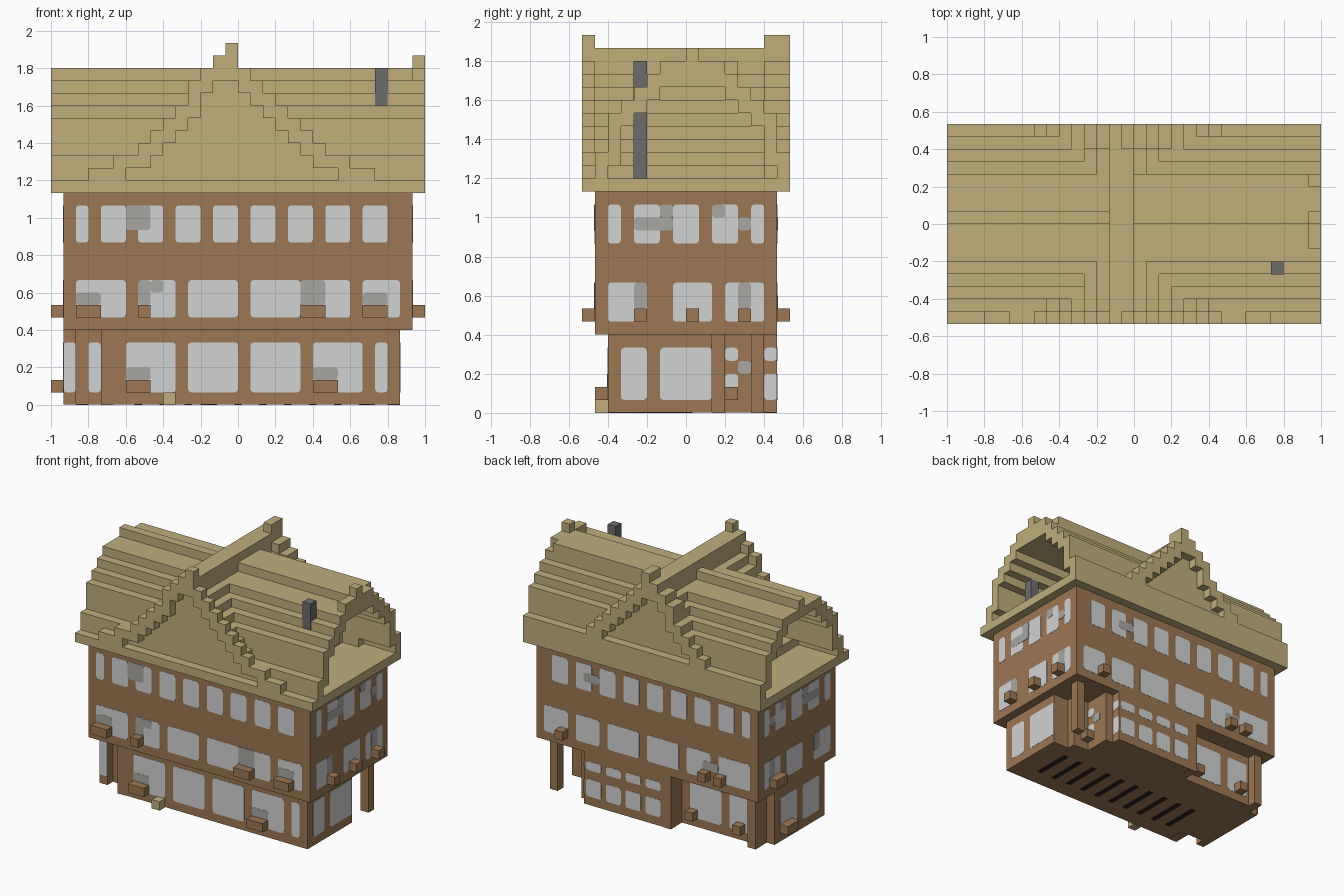
import bpy, bmesh, math
from mathutils import Vector

old = bpy.data.objects.get("Cube")
if old:
    bpy.data.objects.remove(old, do_unlink=True)

U = 1 / 15                      # one block
ORIGIN = Vector((15, 8, 0))     # plan centre in blocks


def material(name, rgb):
    m = bpy.data.materials.new(name)
    m.use_nodes = True
    m.diffuse_color = (*rgb, 1)
    shader = next(n for n in m.node_tree.nodes if n.type == 'BSDF_PRINCIPLED')
    shader.inputs["Base Color"].default_value = (*rgb, 1)
    shader.inputs["Roughness"].default_value = 0.9
    return m


TAN = material("roof_tan", (0.525, 0.42, 0.195))
BROWN = material("wall_brown", (0.337, 0.186, 0.084))
PALE = material("window_pale_grey", (0.64, 0.65, 0.645))
GREY = material("window_mid_grey", (0.395, 0.385, 0.365))
DARK = material("chimney_dark_grey", (0.155, 0.15, 0.147))
BLACK = material("slot_black", (0.02, 0.012, 0.01))


def finish(name, bm, mat):
    bmesh.ops.recalc_face_normals(bm, faces=bm.faces)
    for v in bm.verts:
        v.co = (v.co - ORIGIN) * U
    me = bpy.data.meshes.new(name)
    bm.to_mesh(me)
    bm.free()
    me.materials.append(mat)
    ob = bpy.data.objects.new(name, me)
    bpy.context.collection.objects.link(ob)


def blocks(name, mat, boxes):
    """Boxes given in block units as x0, x1, y0, y1, z0, z1."""
    bm = bmesh.new()
    for x0, x1, y0, y1, z0, z1 in boxes:
        for v in bmesh.ops.create_cube(bm, size=1)["verts"]:
            v.co = Vector((x0 + (x1 - x0) * (v.co.x + 0.5),
                           y0 + (y1 - y0) * (v.co.y + 0.5),
                           z0 + (z1 - z0) * (v.co.z + 0.5)))
    finish(name, bm, mat)


def plates(name, mat, panes, thick=0.025):
    """Rounded panes: side, wall plane, then the span a0, a1, z0, z1."""
    bm = bmesh.new()
    r = 0.25
    for side, plane, a0, a1, z0, z1 in panes:
        sign = -1 if side in ("front", "left") else 1
        rings = []
        for depth in (plane - sign * 0.02, plane + sign * thick):
            ring = []
            for n, (a, z) in enumerate([(a1 - r, z1 - r), (a0 + r, z1 - r),
                                        (a0 + r, z0 + r), (a1 - r, z0 + r)]):
                for s in range(3):
                    t = (n + s / 2) * math.pi / 2
                    pa, pz = a + r * math.cos(t), z + r * math.sin(t)
                    co = (pa, depth, pz) if side in ("front", "back") else (depth, pa, pz)
                    ring.append(bm.verts.new(co))
            rings.append(ring)
        bm.faces.new(rings[0])
        bm.faces.new(rings[1])
        for n in range(12):
            m = (n + 1) % 12
            bm.faces.new((rings[0][n], rings[0][m], rings[1][m], rings[1][n]))
    finish(name, bm, mat)


def shell(tops, base):
    """Stepped hollow slope: (position, bottom, top) of each row."""
    rows = []
    for n, top in enumerate(tops):
        peers = [tops[m] for m in (n - 1, n + 1) if 0 <= m < len(tops)]
        low = min(peers) - 1 if len(peers) > 1 else base
        rows.append((n, max(base, min(low, top - 1)), top))
    return rows


# Walls: main hall, stepped back wing, recessed bay and porch
blocks("upper_storeys", BROWN, [(1, 29, 1, 15, 6, 17)])
blocks("ground_floor", BROWN, [(x0, x1, y0, y1, 0.03, 6) for x0, x1, y0, y1 in
                               [(5, 28, 2, 10), (12, 25, 10, 11), (12, 24, 11, 14),
                                (13, 23, 14, 15), (2, 12, 4, 13), (1, 2, 3, 12)]])
blocks("porch_posts", BROWN, [(x, x + 1, y, y + 1, 0, 6) for x, y in
                              [(4, 2), (4, 3), (2, 13), (12, 14), (27, 13), (25, 10)]])
blocks("underside_slots", BLACK, [(6.7 + 2 * n, 7.3 + 2 * n, 4, 8.5, 0, 0.05) for n in range(10)])

# Planter boxes
upper = [(2, 4, 0, 1), (7, 8, 0, 1), (20, 22, 0, 1), (25, 27, 0, 1),
         (25, 26, 15, 16), (7, 8, 15, 16), (5, 6, 15, 16)]
upper += [(29, 30, y, y + 1) for y in (4, 8, 12)] + [(0, 1, y, y + 2) for y in (11,)]
lower = [(6, 8, 1, 2), (21, 23, 1, 2), (0, 1, 9, 11), (4, 5, 13, 14), (10, 11, 13, 14),
         (24, 25, 11, 12)]
blocks("planter_boxes", BROWN, [(*p, 7, 8) for p in upper] + [(*p, 1, 2) for p in lower])
blocks("door_step", TAN, [(9, 10, 1, 2, 0, 1)])

# Windows
panes = []
top_row = [(2, 3)] + [(x, x + 2) for x in range(4, 27, 3)]
mid_row = [(2, 6), (7, 10), (11, 15), (16, 20), (21, 24), (25, 28)]
side_top = [(2, 3), (4, 6), (7, 9), (10, 12), (13, 14)]
side_mid = [(2, 5), (7, 10), (11, 14)]
for side, plane, top, mid in [("front", 1, top_row, mid_row), ("back", 15, top_row, mid_row),
                              ("right", 29, side_top, side_mid), ("left", 1, side_top, side_mid)]:
    panes += [(side, plane, a, b, 13, 16) for a, b in top]
    panes += [(side, plane, a, b, 7, 10) for a, b in mid]
for a, b in [(6, 10), (11, 15), (16, 20), (21, 25), (26, 27)]:
    panes.append(("front", 2, a, b, 1, 5))
panes += [("front", 3, 1, 2, 1, 5), ("front", 4, 3, 4, 1, 5),
          ("right", 28, 3, 5, 1, 5), ("right", 28, 6, 10, 1, 5),
          ("left", 1, 4, 7, 1, 5), ("left", 1, 8, 11, 1, 5),
          ("back", 13, 3.3, 6, 1, 5), ("back", 13, 7, 11, 1, 5)]
for z0, z1 in [(1, 3), (4, 5)]:
    panes += [("back", 15, 13.3 + n, 15.2 + n, z0, z1) for n in (0, 2.5, 5, 7.5)]
    panes += [("right", 23, 14, 15, z0, z1), ("right", 24, 11, 12, z0, z1)]
plates("window_panes", PALE, panes)

# Shaded patches beside the windows
patches = [("front", 1, 6, 8, 14, 16), ("front", 1, 2, 4, 8, 9), ("front", 1, 7, 8, 8, 10),
           ("front", 1, 8, 9, 9, 10),
           ("front", 1, 20, 22, 8, 10), ("front", 1, 25, 27, 8, 9),
           ("front", 2, 6, 8, 2, 3), ("front", 2, 21, 23, 2, 3),
           ("back", 15, 6, 8, 8, 9), ("back", 15, 21, 23, 14, 15),
           ("right", 24, 12, 13, 3, 4)]
for side, plane in (("right", 29), ("left", 1)):
    patches += [(side, plane, 4, 7, 14, 15), (side, plane, 6, 7, 15, 16),
                (side, plane, 4, 5, 8, 10), (side, plane, 12, 13, 8, 10),
                (side, plane, 10, 11, 15, 16), (side, plane, 12, 13, 14, 15)]
plates("window_patches", GREY, patches, 0.045)

# Main roof: floor slab and stepped slopes running along x
main = [18, 20, 23, 24, 25, 26, 26, 26, 27, 26, 26, 26, 25, 24, 23, 20]
blocks("eaves_slab", TAN, [(0, 30, 0, 16, 17, 18)])
blocks("main_roof", TAN, [(0, 30, n, n + 1, lo, hi) for n, lo, hi in shell(main, 17)])
blocks("main_ridge", TAN, [(15, 29, 8, 12, 26, 27), (29, 30, 6, 11, 26, 27),
                           (29, 30, 8, 9, 27, 28)])

# Cross gable: raised verges at both ends, slopes one block lower between
verge = [19, 19, 20, 20, 21, 22, 23, 24, 26, 27, 28, 29,
         27, 26, 25, 24, 23, 22, 21, 20, 20, 19, 19]
left_end = 3
steps = [(n + left_end, lo, hi) for n, lo, hi in shell(verge, 17)]
blocks("gable_verges", TAN, [(x, x + 1, y0, y1, lo, hi) for x, lo, hi in steps
                             for y0, y1 in ((0, 1), (14, 16))])
cross = [h - 1 for h in verge]
cross[10] = cross[11] = 28
blocks("cross_roof", TAN, [(n + left_end, n + left_end + 1, 1, 14, lo, hi)
                           for n, lo, hi in shell(cross, 17)])
blocks("gable_walls", TAN, [(n + left_end, n + left_end + 1, y, y + 1, 17, hi - 0.5)
                            for n, hi in enumerate(cross) for y in (1, 14)])

# Chimney, its front just clear of the slope
blocks("chimney", DARK, [(26, 27, 3.97, 5, 18, 27)])
